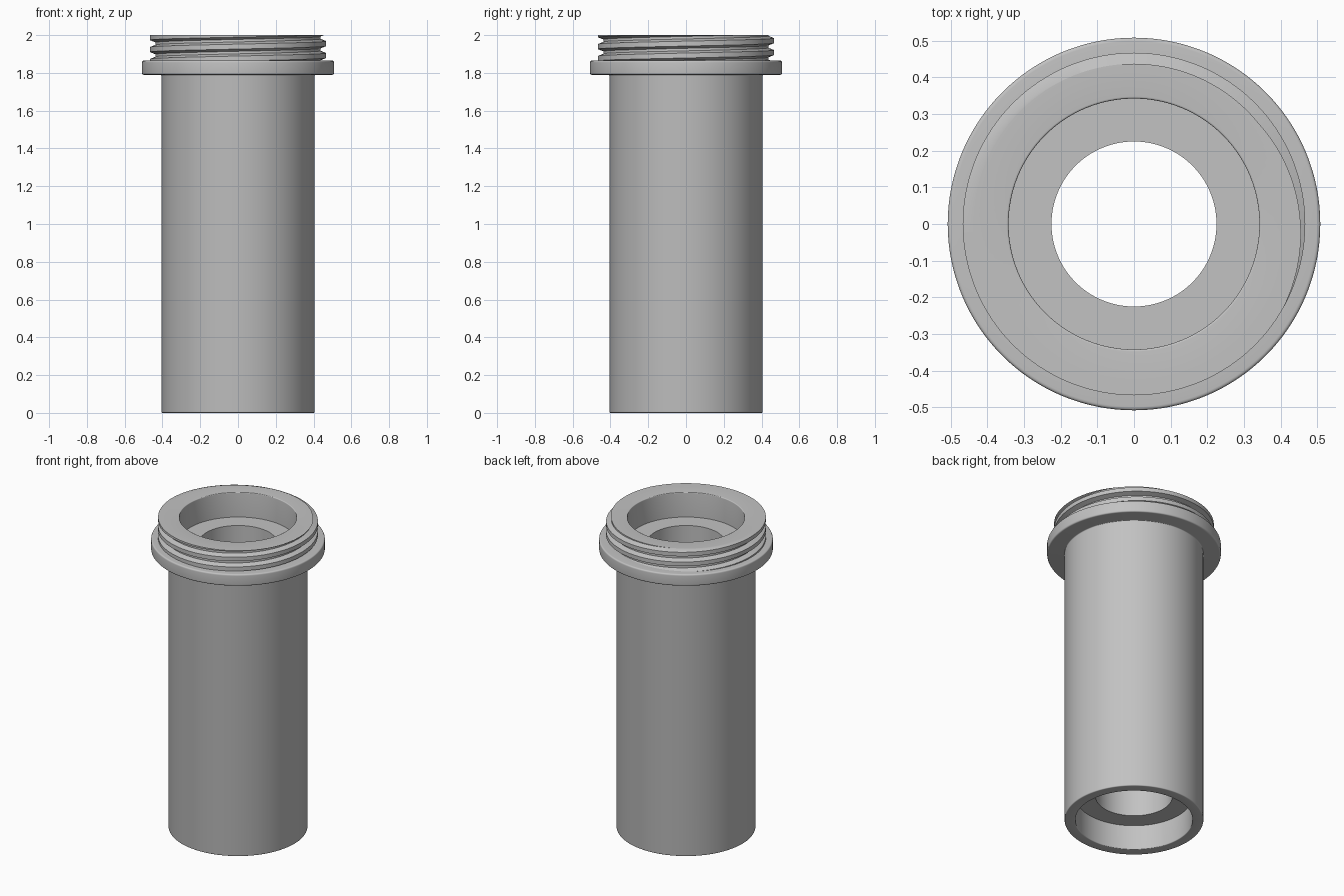
import bpy, bmesh, math
from mathutils import Vector, Matrix

SEGMENTS = 128
TOP = 2.0

cube = bpy.data.objects.get("Cube")
if cube:
    bpy.data.objects.remove(cube, do_unlink=True)

grey = bpy.data.materials.new("plain_grey")
grey.use_nodes = True
tone = (0.54, 0.54, 0.54, 1)
grey.diffuse_color = tone
grey.node_tree.nodes["Principled BSDF"].inputs["Base Color"].default_value = tone


def finish(name, bm):
    """Turn a bmesh into a smooth-shaded object with crisp edges."""
    bmesh.ops.recalc_face_normals(bm, faces=bm.faces)
    mesh = bpy.data.meshes.new(name)
    bm.to_mesh(mesh)
    bm.free()
    mesh.materials.append(grey)
    obj = bpy.data.objects.new(name, mesh)
    bpy.context.collection.objects.link(obj)
    bpy.ops.object.select_all(action='DESELECT')
    obj.select_set(True)
    bpy.context.view_layer.objects.active = obj
    bpy.ops.object.shade_smooth_by_angle(angle=math.radians(30))
    return obj


def rounded(profile, steps=4):
    """Replace each corner (r, z, fillet) by a small curve."""
    points = []
    for i, (r, z, fillet) in enumerate(profile):
        corner = Vector((r, z))
        if not fillet:
            points.append(corner)
            continue
        before = Vector(profile[i - 1][:2])
        after = Vector(profile[(i + 1) % len(profile)][:2])
        a = corner + (before - corner).normalized() * fillet
        b = corner + (after - corner).normalized() * fillet
        for s in range(steps + 1):
            t = s / steps
            points.append(a * (1 - t) ** 2 + corner * 2 * t * (1 - t) + b * t * t)
    return points


def sweep(bm, rings, closed):
    """Skin a list of vertex rings with quads, joining or capping the ends."""
    count = len(rings[0])
    pairs = list(zip(rings, rings[1:]))
    if closed:
        pairs.append((rings[-1], rings[0]))
    else:
        bm.faces.new(rings[0])
        bm.faces.new(rings[-1])
    for a, b in pairs:
        for k in range(count):
            n = (k + 1) % count
            bm.faces.new((a[k], a[n], b[n], b[k]))


# Sleeve: barrel, flange and neck, with a stepped bore at both ends
section = rounded([
    (0.342, 0, 0.006), (0.406, 0, 0.007),
    (0.406, 1.79, 0.006), (0.508, 1.79, 0.01), (0.508, 1.865, 0.01),
    (0.437, 1.865, 0), (0.437, TOP, 0),
    (0.342, TOP, 0.006), (0.342, 1.84, 0),
    (0.225, 1.84, 0), (0.225, 0.16, 0), (0.342, 0.16, 0),
])
bm = bmesh.new()
rings = []
for i in range(SEGMENTS):
    turn = Matrix.Rotation(math.tau * i / SEGMENTS, 3, 'Z')
    rings.append([bm.verts.new(turn @ Vector((p.x, 0, p.y))) for p in section])
sweep(bm, rings, True)
finish("flanged_sleeve", bm)

# Screw thread: a right-handed helix rising out of the flange
pitch = 0.063
tooth = [(0.434, -0.026), (0.467, -0.013), (0.467, 0.013), (0.434, 0.026)]
bm = bmesh.new()
rings = []
for i in range(int(SEGMENTS * 3.6)):
    turns = i / SEGMENTS
    turn = Matrix.Rotation(math.tau * turns, 3, 'Z')
    height = 1.829 + pitch * turns
    rings.append([bm.verts.new(turn @ Vector((r, 0, height + z))) for r, z in tooth])
sweep(bm, rings, False)

# Trim the thread flush with the rim and close the cut
cut = bmesh.ops.bisect_plane(
    bm, geom=bm.verts[:] + bm.edges[:] + bm.faces[:],
    plane_co=(0, 0, TOP), plane_no=(0, 0, 1), clear_outer=True)
rim = [e for e in cut["geom_cut"] if isinstance(e, bmesh.types.BMEdge)]
bmesh.ops.triangle_fill(bm, edges=rim, use_beauty=True, normal=(0, 0, 1))
finish("screw_thread", bm)
